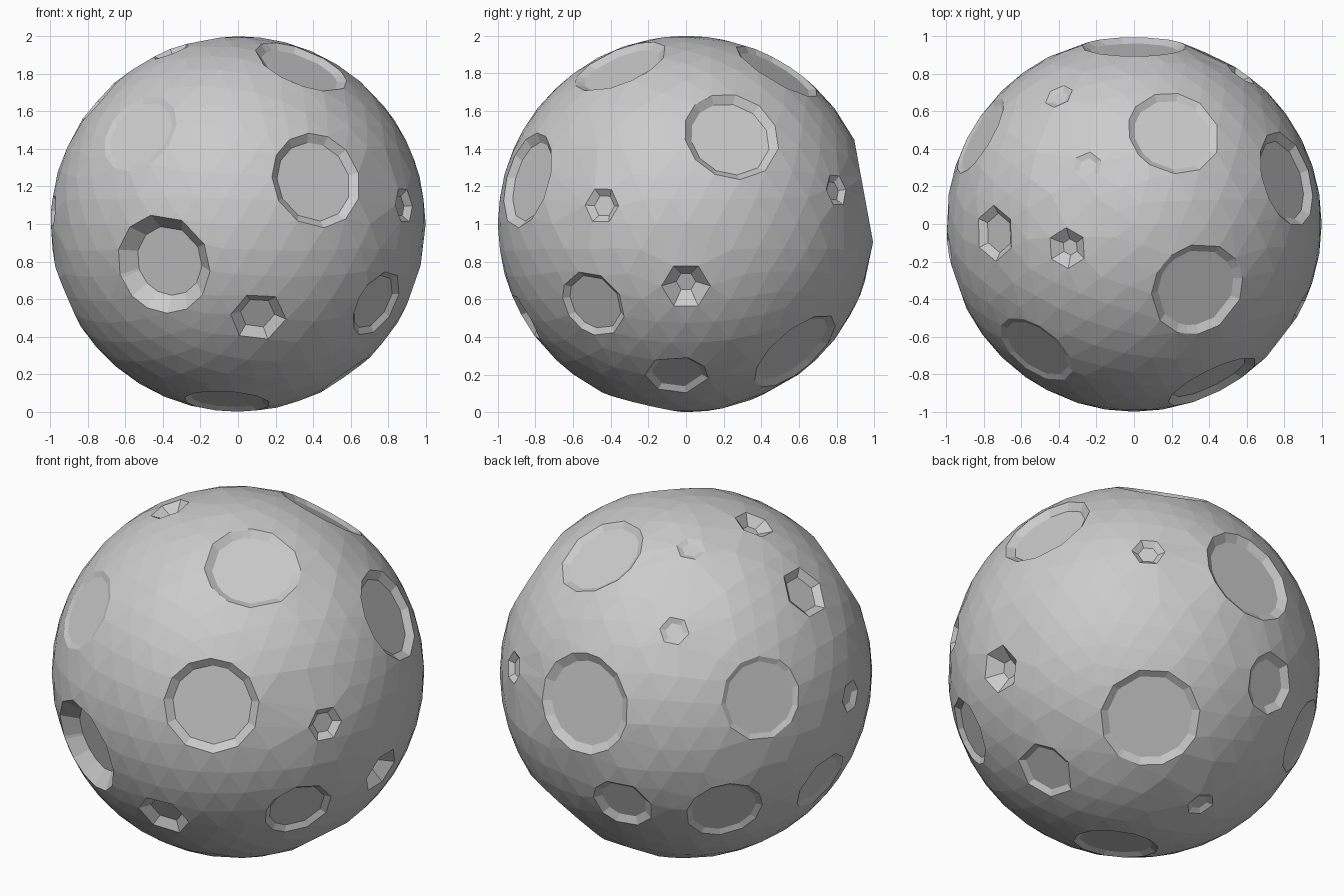
import bpy, bmesh
from mathutils import Vector

if "Cube" in bpy.data.objects:
    bpy.data.objects.remove(bpy.data.objects["Cube"])

# Craters: direction from centre, rim radius, floor radius ratio, floor depth below rim
CRATERS = [
    ((-.41, -.885, -.22), .27, .70, .075),
    ((.43, -.87, .24), .26, .83, .03),
    ((.11, -.86, -.50), .15, .62, .04),
    ((.75, -.50, -.43), .19, .83, .022),
    ((-.06, -.23, -.97), .23, .85, .018),
    ((-.53, -.68, .49), .23, .85, .008),
    ((.35, -.36, .87), .26, .83, .025),
    ((.22, .50, .84), .25, .85, .02),
    ((.84, .25, .48), .26, .83, .03),
    ((0, .98, .18), .28, .83, .025),
    ((.385, .60, -.70), .27, .85, .02),
    ((-.84, .484, .25), .23, .87, .01),
    ((-.68, .605, -.42), .21, .85, .015),
    ((-.21, .90, -.39), .17, .75, .025),
    ((-.92, .04, -.39), .18, .8, .015),
    ((.58, -.05, -.81), .17, .8, .02),
    ((-.75, -.05, .66), .15, .7, .03),
    ((.94, 0, -.33), .13, .4, .07),
    ((-.36, -.13, .93), .11, .4, .045),
    ((.57, .80, .18), .09, .6, .025),
    ((.89, -.45, .10), .10, .6, .03),
    ((-.40, .68, .61), .08, .6, .015),
    ((-.25, .31, .92), .08, .6, .012),
    ((-.98, -.13, .07), .09, .6, .02),
    ((-.166, .36, -.92), .08, .6, .015),
]


def tangent(co, origin, axis):
    t = co - origin
    return t - axis * t.dot(axis)


def dig_crater(bm, direction, radius, ratio, depth):
    d = Vector(direction).normalized()
    # small craters use one fan of faces, large ones everything inside the rim
    if radius < .16:
        hub = min(bm.verts, key=lambda v: (v.co - d).length)
        region, origin = set(hub.link_faces), hub.co.copy()
    else:
        origin = d
        region = {f for f in bm.faces
                  if (f.calc_center_median().normalized() - d).length < radius * .97}
    # snap the rim to a circle on the sphere
    chord = (1 - radius ** 2) ** .5
    verts = {v for f in region for v in f.verts}
    rim = {v for v in verts if any(f not in region for f in v.link_faces)}
    for v in rim:
        t = tangent(v.co, origin, d).normalized()
        v.co = d * chord + t * radius
    # inset, then sink the floor flat
    bmesh.ops.inset_region(bm, faces=list(region), thickness=.01, use_even_offset=False)
    verts = {v for f in region for v in f.verts}
    inner = {v for v in verts if any(f not in region for f in v.link_faces)}
    for v in verts:
        if v in inner:
            t = tangent(v.co, d, d).normalized() * radius * ratio
        elif radius < .16:
            t = Vector()
        else:
            t = tangent(v.co, d, d) * ratio
            if t.length > radius * ratio * .85:
                t = t.normalized() * radius * ratio * .85
        v.co = d * (chord - depth) + t


# Faceted ball with craters
bm = bmesh.new()
bmesh.ops.create_icosphere(bm, subdivisions=4, radius=1)
for crater in CRATERS:
    dig_crater(bm, *crater)
bmesh.ops.recalc_face_normals(bm, faces=bm.faces)
bmesh.ops.translate(bm, verts=bm.verts, vec=(0, 0, 1))
mesh = bpy.data.meshes.new("cratered_moon")
bm.to_mesh(mesh)
bm.free()
moon = bpy.data.objects.new("cratered_moon", mesh)
bpy.context.collection.objects.link(moon)
